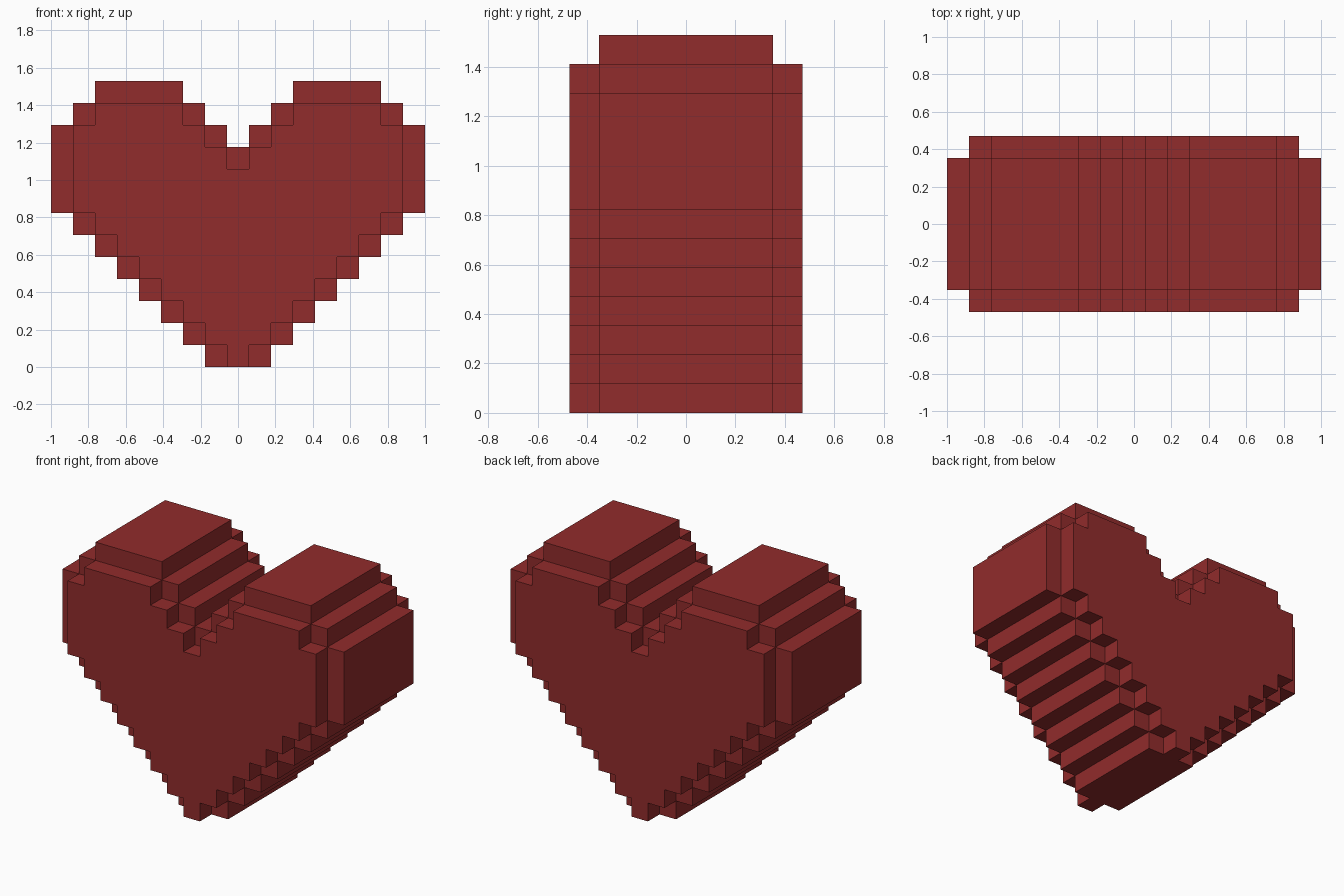
import bpy
import bmesh
from mathutils import Vector

default_cube = bpy.data.objects.get("Cube")
if default_cube:
    bpy.data.objects.remove(default_cube, do_unlink=True)

UNIT = 2 / 17          # edge of one block
ROWS = 13              # block rows from bottom to top
Y_PLANES = (-4, -3, 3, 4)   # front skin, thick middle, back skin


def make_material(name, rgb):
    mat = bpy.data.materials.new(name)
    mat.use_nodes = True
    mat.diffuse_color = (*rgb, 1)
    mat.node_tree.nodes["Principled BSDF"].inputs["Base Color"].default_value = (*rgb, 1)
    return mat


def in_outline(col, row):
    """Blocks of the heart's widest outline, mirrored about the middle column."""
    if not 0 <= row < ROWS:
        return False
    col = abs(col)
    outer = min(row + 1, 8)              # stepped lower sides, straight cheeks
    outer -= max(0, row - 10)            # stepped shoulders
    inner = max(0, row - 9)              # stepped notch between the lobes
    return inner <= col <= outer


def filled(col, layer, row):
    """The middle has the full outline; the skins are one block smaller."""
    if layer == 1:
        return in_outline(col, row)
    if layer not in (0, 2):
        return False
    # the skin keeps blocks whose four neighbours all exist, plus the bottom tip
    if row == 0:
        return col == 0
    steps = ((0, 0), (1, 0), (-1, 0), (0, 1))
    return all(in_outline(col + a, row + b) for a, b in steps)


def block_face(bm, low, high, axis, side):
    """Add the side of a box that faces along the given axis."""
    u, v = (axis + 1) % 3, (axis + 2) % 3
    corners = []
    for a, b in ((0, 0), (1, 0), (1, 1), (0, 1)):
        p = Vector(low)
        p[axis] = high[axis] if side > 0 else low[axis]
        p[u] = high[u] if a else low[u]
        p[v] = high[v] if b else low[v]
        corners.append(bm.verts.new(p * UNIT))
    bm.faces.new(corners if side > 0 else corners[::-1])


# Heart body: only the outside faces of the blocks
bm = bmesh.new()
for row in range(ROWS):
    for col in range(-8, 9):
        for layer in range(3):
            if not filled(col, layer, row):
                continue
            low = (col - 0.5, Y_PLANES[layer], row)
            high = (col + 0.5, Y_PLANES[layer + 1], row + 1)
            for axis in range(3):
                for side in (-1, 1):
                    neighbour = [col, layer, row]
                    neighbour[axis] += side
                    if not filled(*neighbour):
                        block_face(bm, low, high, axis, side)

# Weld the blocks and merge flat areas into single faces
bmesh.ops.remove_doubles(bm, verts=bm.verts, dist=0.001)
bmesh.ops.dissolve_limit(bm, angle_limit=0.01, verts=bm.verts, edges=bm.edges)

mesh = bpy.data.meshes.new("heart_body")
bm.to_mesh(mesh)
bm.free()
mesh.materials.append(make_material("deep red", (0.285, 0.025, 0.025)))
heart = bpy.data.objects.new("heart_body", mesh)
bpy.context.scene.collection.objects.link(heart)
